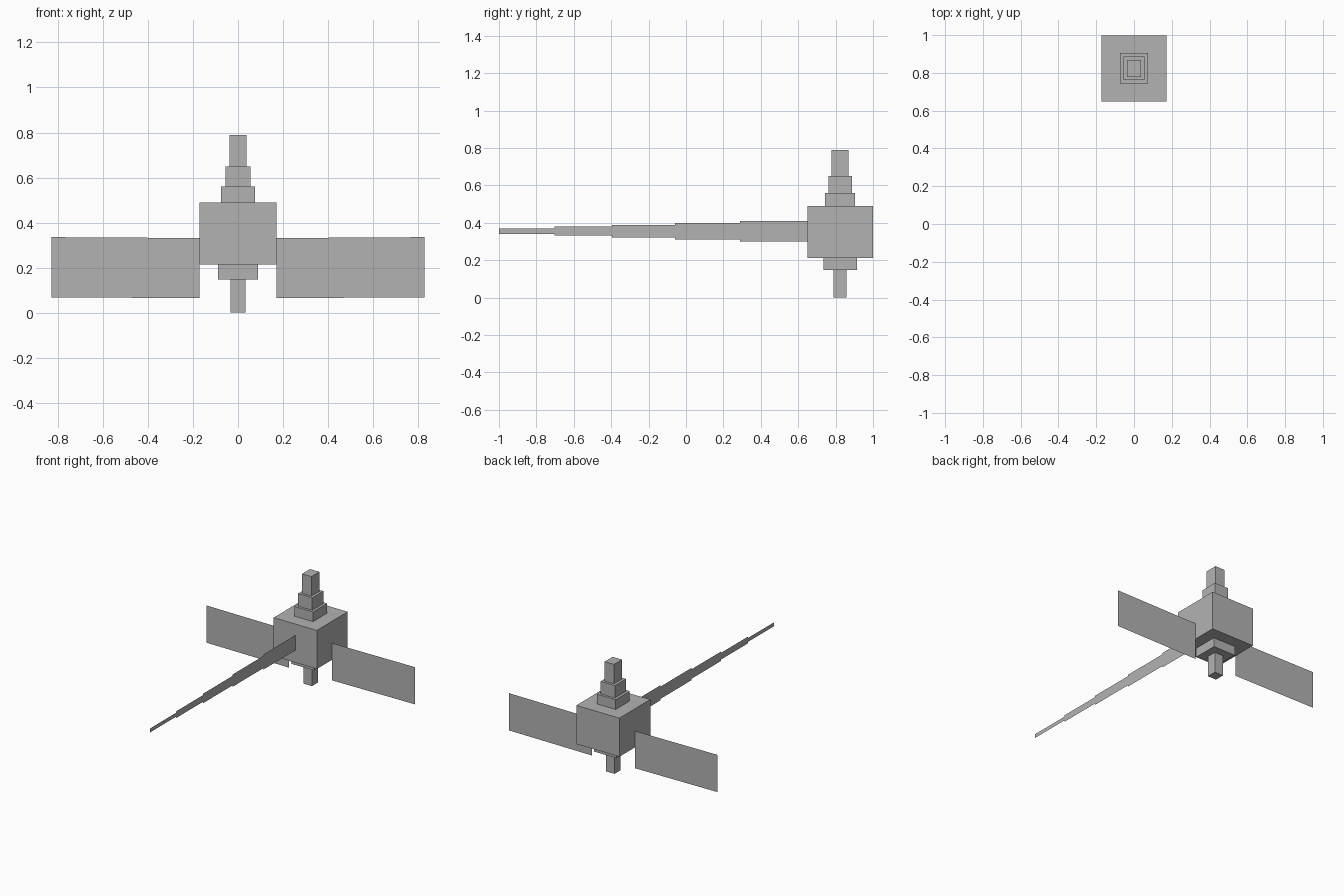
import bpy
import bmesh
from mathutils import Matrix, Vector

if "Cube" in bpy.data.objects:
    bpy.data.objects.remove(bpy.data.objects["Cube"], do_unlink=True)

GREY = (0.45, 0.45, 0.45, 1.0)
grey = bpy.data.materials.new("plain_grey")
grey.use_nodes = True
grey.diffuse_color = GREY
grey.node_tree.nodes["Principled BSDF"].inputs["Base Color"].default_value = GREY

HUB_Y = 0.824


def finish(name, bm):
    mesh = bpy.data.meshes.new(name)
    bm.to_mesh(mesh)
    bm.free()
    mesh.materials.append(grey)
    obj = bpy.data.objects.new(name, mesh)
    bpy.context.collection.objects.link(obj)
    return obj


def box(name, width, depth, bottom, top):
    """Box centred on the hub axis between two heights."""
    bm = bmesh.new()
    place = Matrix.Translation((0, HUB_Y, (bottom + top) / 2))
    size = Matrix.Diagonal((width, depth, top - bottom, 1))
    bmesh.ops.create_cube(bm, size=1, matrix=place @ size)
    return finish(name, bm)


def sheet(name, corners):
    """Single flat four-sided panel."""
    bm = bmesh.new()
    bm.faces.new([bm.verts.new(Vector(c)) for c in corners])
    return finish(name, bm)


# Central body, stepped tower above and nozzle below
box("body", 0.342, 0.35, 0.213, 0.49)
box("tower_base", 0.149, 0.16, 0.49, 0.56)
box("tower_middle", 0.112, 0.125, 0.56, 0.65)
box("tower_top", 0.074, 0.09, 0.65, 0.79)
box("lower_collar", 0.177, 0.18, 0.148, 0.213)
box("lower_nozzle", 0.068, 0.07, 0.0, 0.148)

# Flat side panels, rising very slightly outwards
for side, sign in (("left", 1), ("right", -1)):
    inner, outer = 0.171 * sign, 0.828 * sign
    sheet(side + "_panel", [(inner, HUB_Y, 0.064), (outer, HUB_Y, 0.068),
                            (outer, HUB_Y, 0.335), (inner, HUB_Y, 0.331)])

# Boom of flat upright strips, each narrower towards the tip
BOOM_Z = 0.355
joints = [0.649, 0.288, -0.06, -0.396, -0.702, -1.0]
for i, (near, far) in enumerate(zip(joints, joints[1:])):
    half = 0.054 - 0.01 * i
    sheet("boom_section_%d" % (i + 1),
          [(0, far, BOOM_Z - half), (0, near, BOOM_Z - half),
           (0, near, BOOM_Z + half), (0, far, BOOM_Z + half)])
